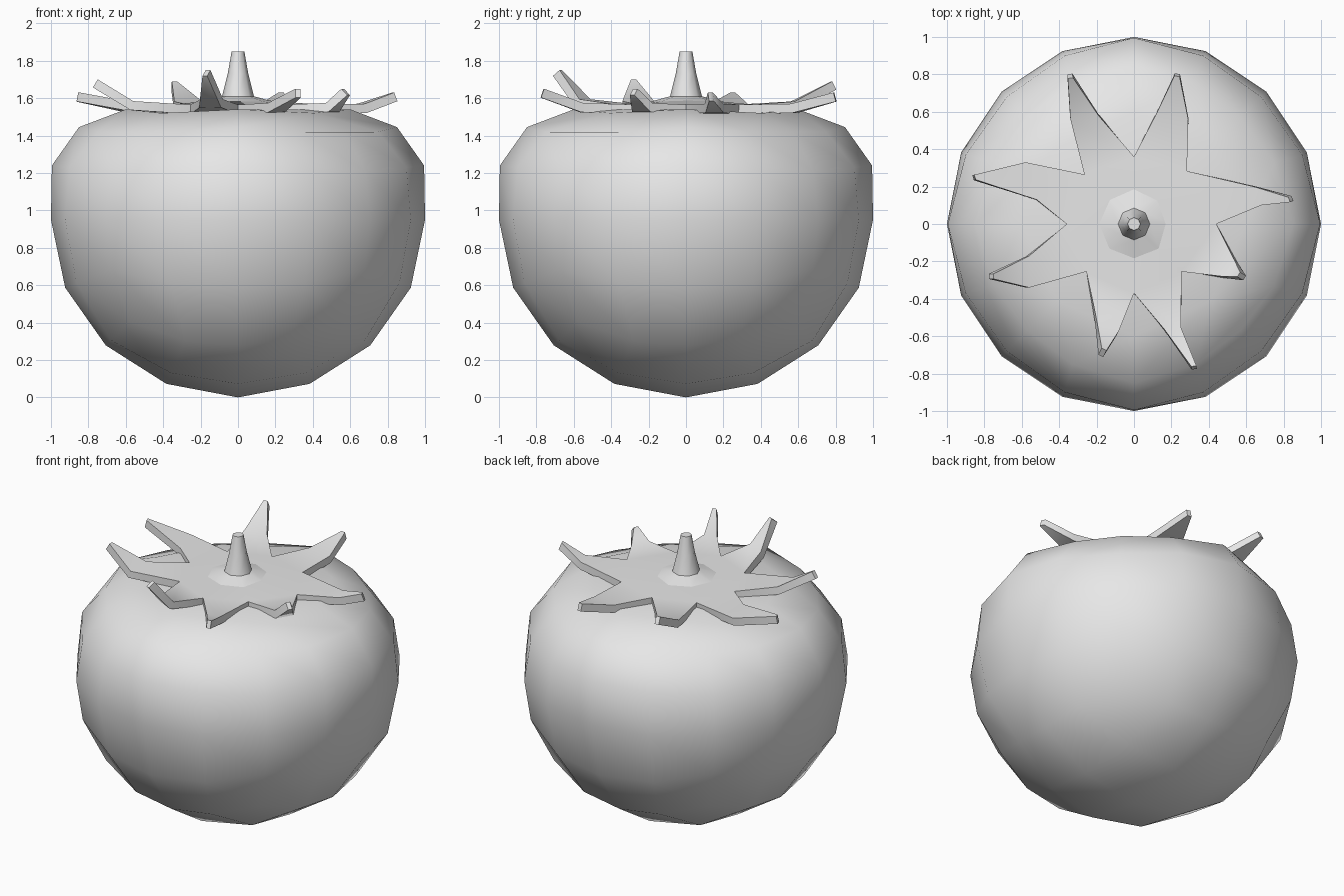
import bpy, bmesh
from math import sin, cos, tan, pi, radians
from mathutils import Vector

if "Cube" in bpy.data.objects:
    bpy.data.objects.remove(bpy.data.objects["Cube"], do_unlink=True)

grey = bpy.data.materials.new("plain grey")
grey.use_nodes = True
grey.diffuse_color = (0.8, 0.8, 0.8, 1)
grey.node_tree.nodes["Principled BSDF"].inputs["Base Color"].default_value = (0.8, 0.8, 0.8, 1)


def finish(bm, name, thickness=0):
    """Turn a bmesh into a shaded object with the grey material."""
    bmesh.ops.recalc_face_normals(bm, faces=bm.faces)
    mesh = bpy.data.meshes.new(name)
    bm.to_mesh(mesh)
    bm.free()
    mesh.materials.append(grey)
    obj = bpy.data.objects.new(name, mesh)
    bpy.context.collection.objects.link(obj)
    bpy.ops.object.select_all(action="DESELECT")
    obj.select_set(True)
    bpy.context.view_layer.objects.active = obj
    if thickness:
        mod = obj.modifiers.new("thickness", "SOLIDIFY")
        mod.thickness = thickness
        mod.offset = -1
        bpy.ops.object.modifier_apply(modifier=mod.name)
    bpy.ops.object.shade_smooth_by_angle(angle=radians(60))


# Fruit: a quad sphere below, with a broad flattened shoulder above.
# Cage position (far axis, near axis, height) -> shoulder position
shoulder = {
    (1, 0, 0.5): (0.995, 0, 1.24),
    (1, 0.5, 0.5): (0.90, 0.37, 1.23),
    (1, 1, 0.5): (0.68, 0.68, 1.21),
    (1, 0, 1): (0.85, 0, 1.445),
    (1, 0.5, 1): (0.75, 0.33, 1.42),
    (1, 1, 1): (0.57, 0.57, 1.42),
    (0.5, 0, 1): (0.6, 0, 1.54),
    (0.5, 0.5, 1): (0.41, 0.41, 1.52),
    (0, 0, 1): (0, 0, 1.5),
}
bm = bmesh.new()
bmesh.ops.create_cube(bm, size=2)
bmesh.ops.subdivide_edges(bm, edges=bm.edges[:], cuts=3, use_grid_fill=True)
for v in bm.verts:
    x, y, z = [round(c * 2) / 2 for c in v.co]
    if z > 0:
        far, near, height = shoulder[max(abs(x), abs(y)), min(abs(x), abs(y)), z]
        if abs(x) < abs(y):
            far, near = near, far
        v.co = (far if x > 0 else -far, near if y > 0 else -near, height)
    else:
        d = Vector([tan(c * pi / 4) for c in (x, y, z)]).normalized()
        v.co = (d.x, d.y, 0.95 + 0.95 * d.z)
finish(bm, "fruit_body")

# Leafy crown: eight uneven leaves between notches spaced evenly around
notch_radius = [0.44, 0.40, 0.36, 0.375, 0.36, 0.36, 0.37, 0.36]
# each leaf: first side point, tip, second side point
leaves = [
    ((0.68, 0.10), (0.83, 0.13, 1.63), (0.64, 0.20)),
    ((0.29, 0.56), (0.23, 0.79, 1.63), (0.12, 0.59)),
    ((-0.19, 0.58), (-0.34, 0.78, 1.69), (-0.34, 0.56)),
    ((-0.58, 0.33), (-0.85, 0.25, 1.63), (-0.52, 0.13)),
    ((-0.56, -0.17), (-0.75, -0.28, 1.70), (-0.56, -0.34)),
    ((-0.20, -0.51), (-0.16, -0.67, 1.75), (-0.08, -0.57)),
    ((0.16, -0.56), (0.32, -0.76, 1.65), (0.25, -0.55)),
    ((0.47, -0.28), (0.56, -0.27, 1.65), (0.53, -0.18)),
]
bm = bmesh.new()
centre = bm.verts.new((0, 0, 1.6))
notches = [bm.verts.new((r * cos(i * pi / 4), r * sin(i * pi / 4), 1.565))
           for i, r in enumerate(notch_radius)]
for i, (first, tip, second) in enumerate(leaves):
    n1, n2 = notches[i], notches[(i + 1) % len(notches)]
    side_z = 1.57 + 0.2 * (tip[2] - 1.63)
    a = bm.verts.new((*first, side_z))
    b = bm.verts.new((*second, side_z))
    half_tip = (b.co - a.co).normalized() * 0.014
    ta = bm.verts.new(Vector(tip) - half_tip)
    tb = bm.verts.new(Vector(tip) + half_tip)
    bm.faces.new((centre, n1, n2))
    bm.faces.new((n1, a, b, n2))
    bm.faces.new((a, ta, tb, b))
finish(bm, "leaf_crown", 0.05)

# Stem: flared at the foot, tapering to a small flat end
bm = bmesh.new()
rings = []
for radius, z in [(0.2, 1.578), (0.085, 1.61), (0.055, 1.73), (0.034, 1.85)]:
    rings.append([bm.verts.new((radius * cos(k * pi / 4), radius * sin(k * pi / 4), z))
                  for k in range(8)])
for low, high in zip(rings, rings[1:]):
    for k in range(8):
        m = (k + 1) % 8
        bm.faces.new((low[k], low[m], high[m], high[k]))
bm.faces.new(rings[-1])
bm.faces.new(rings[0][::-1])
finish(bm, "stem")
